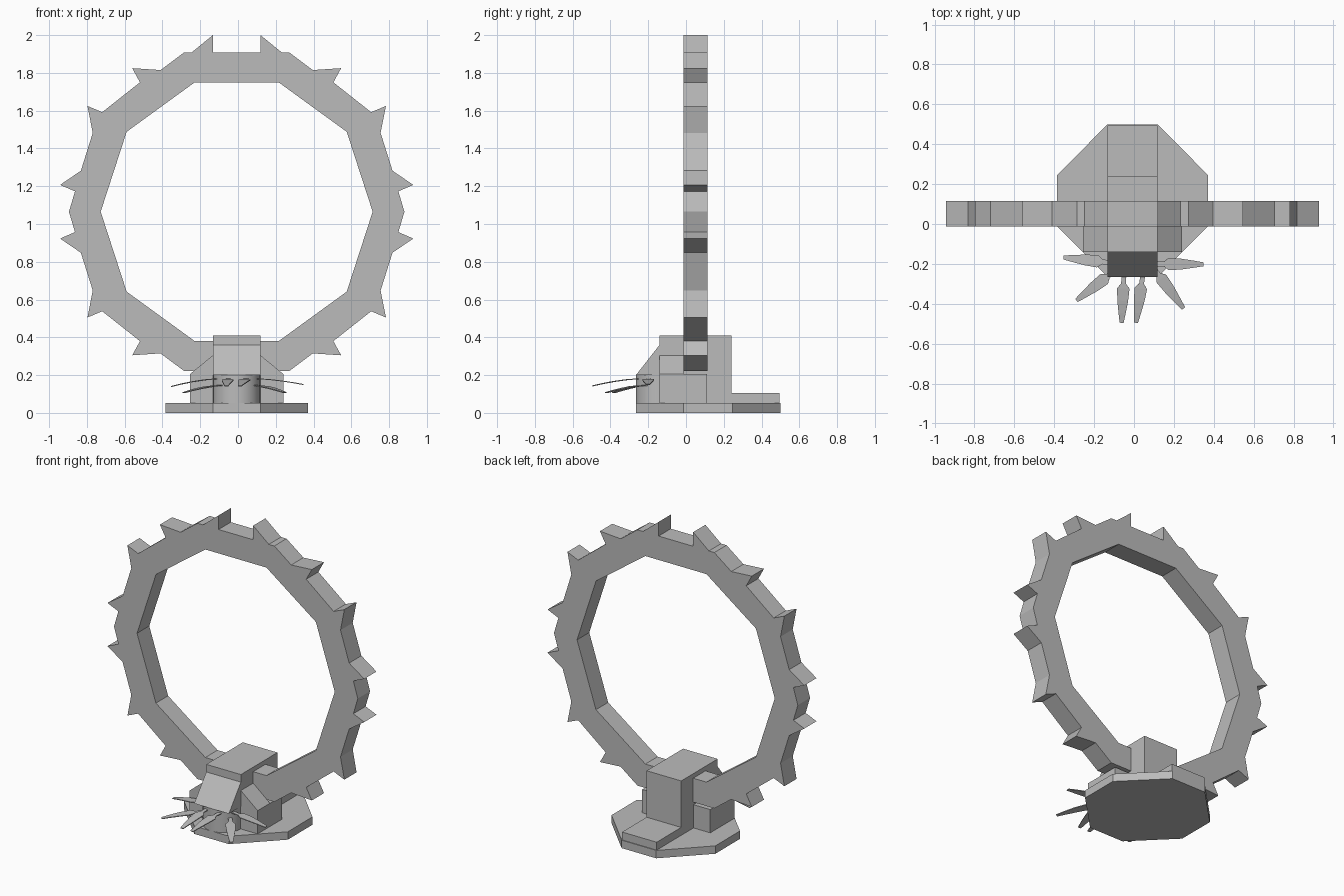
import bpy, bmesh, math
from mathutils import Vector

cube = bpy.data.objects.get("Cube")
if cube:
    bpy.data.objects.remove(cube, do_unlink=True)

stone = bpy.data.materials.new("plain_grey")
stone.use_nodes = True
GREY = (0.5, 0.5, 0.5, 1)
stone.diffuse_color = GREY
stone.node_tree.nodes["Principled BSDF"].inputs["Base Color"].default_value = GREY

CX = -0.007  # symmetry plane of the gate


def finish(name, bm):
    bmesh.ops.recalc_face_normals(bm, faces=bm.faces)
    mesh = bpy.data.meshes.new(name)
    bm.to_mesh(mesh)
    bm.free()
    mesh.materials.append(stone)
    ob = bpy.data.objects.new(name, mesh)
    bpy.context.collection.objects.link(ob)
    return ob


def prism(name, points, direction):
    """Extrude a flat outline along a direction."""
    bm = bmesh.new()
    face = bm.faces.new([bm.verts.new(p) for p in points])
    out = bmesh.ops.extrude_face_region(bm, geom=[face], use_keep_orig=True)
    moved = [v for v in out["geom"] if isinstance(v, bmesh.types.BMVert)]
    bmesh.ops.translate(bm, verts=moved, vec=direction)
    return finish(name, bm)


def side_prism(name, half_width, yz):
    return prism(name, [(CX - half_width, y, z) for y, z in yz], (2 * half_width, 0, 0))


# Octagonal foot plate
half = [(0.126, -0.265), (0.378, -0.012), (0.378, 0.245), (0.126, 0.5)]
outline = half + [(-x, y) for x, y in reversed(half)]
prism("foot_plate", [(CX + x, y, 0) for x, y in outline], (0, 0, 0.052))

# Central column with sloping hood, and the step behind it
side_prism("column", 0.126, [(0.24, 0.05), (0.24, 0.41), (-0.14, 0.41), (-0.14, 0.05)])
side_prism("hood", 0.126, [(-0.14, 0.36), (-0.265, 0.2), (-0.14, 0.2)])
side_prism("rear_step", 0.126, [(0.24, 0.05), (0.495, 0.05), (0.495, 0.104), (0.24, 0.104)])

# Shoulder block and its sloped front brace
side_prism("shoulder_block", 0.248, [(-0.14, 0.05), (0.112, 0.05), (0.112, 0.205), (-0.14, 0.205)])
brace = [(-0.248, 0.205), (0.248, 0.205), (0.126, 0.305), (-0.126, 0.305)]
prism("front_brace", [(CX + x, -0.14, z) for x, z in brace], (0, 0.128, 0))

# Rounded drum below the hood
arc = [math.pi * (1 + i / 16) for i in range(17)]
drum = prism("drum", [(CX + 0.125 * math.cos(a), -0.14 + 0.125 * math.sin(a), 0.05) for a in arc], (0, 0, 0.15))
bpy.context.view_layer.objects.active = drum
drum.select_set(True)
bpy.ops.object.shade_smooth_by_angle(angle=math.radians(30))
drum.select_set(False)

# Toothed ring: one quarter of the outline mirrored twice, plus a top notch
CZ = 1.065
quarter = [(0.28, 0.842), (0.403, 0.75), (0.553, 0.76), (0.512, 0.685), (0.712, 0.527),
           (0.79, 0.56), (0.762, 0.417), (0.825, 0.217), (0.935, 0.142), (0.856, 0.108)]
lower = [(x, -z) for x, z in reversed(quarter)]
right = [(0.126, 0.842), (0.126, 0.935), (0.24, 0.842)] + quarter + [(0.888, 0)] + lower
outer = right + [(-x, z) for x, z in reversed(right)]
inner = [(0.72 * math.cos(i * math.pi / 5), 0.72 * math.sin(i * math.pi / 5)) for i in range(10)]

bm = bmesh.new()
edges = []
for loop in (outer, inner):
    vs = [bm.verts.new((CX + x, -0.012, CZ + z)) for x, z in loop]
    edges += [bm.edges.new((v, vs[(i + 1) % len(vs)])) for i, v in enumerate(vs)]
bmesh.ops.triangle_fill(bm, edges=edges, use_beauty=True)
out = bmesh.ops.extrude_face_region(bm, geom=bm.faces[:], use_keep_orig=True)
bmesh.ops.translate(bm, verts=[v for v in out["geom"] if isinstance(v, bmesh.types.BMVert)], vec=(0, 0.127, 0))
finish("toothed_ring", bm)


# Thin drooping leaves fanned around the drum
def leaf(name, root, tip, z_root, z_tip):
    a, b = Vector((*root, 0)), Vector((*tip, 0))
    across = (b - a).normalized().cross(Vector((0, 0, 1)))
    bm = bmesh.new()
    rows = []
    for t, w in ((0, 0.012), (0.2, 0.012), (0.3, 0.031), (0.55, 0.027), (0.8, 0.018), (1, 0.01)):
        p = a.lerp(b, t)
        p.z = z_root + (z_tip - z_root) * t ** 1.6
        rows.append([bm.verts.new(p - across * w), bm.verts.new(p + across * w)])
    for r, s in zip(rows, rows[1:]):
        bm.faces.new((r[0], r[1], s[1], s[0]))
    ob = finish(name, bm)
    solid = ob.modifiers.new("thickness", "SOLIDIFY")
    solid.thickness = 0.005
    solid.offset = 0


leaf("right_front_leaf", (-0.05, -0.25), (-0.062, -0.495), 0.18, 0.143)
leaf("left_front_leaf", (0.045, -0.25), (0.01, -0.495), 0.18, 0.143)
leaf("right_diagonal_leaf", (-0.09, -0.23), (-0.288, -0.383), 0.145, 0.107)
leaf("left_diagonal_leaf", (0.09, -0.21), (0.248, -0.423), 0.145, 0.107)
leaf("right_side_leaf", (-0.11, -0.195), (-0.353, -0.168), 0.18, 0.14)
leaf("left_side_leaf", (0.1, -0.2), (0.347, -0.202), 0.18, 0.15)
